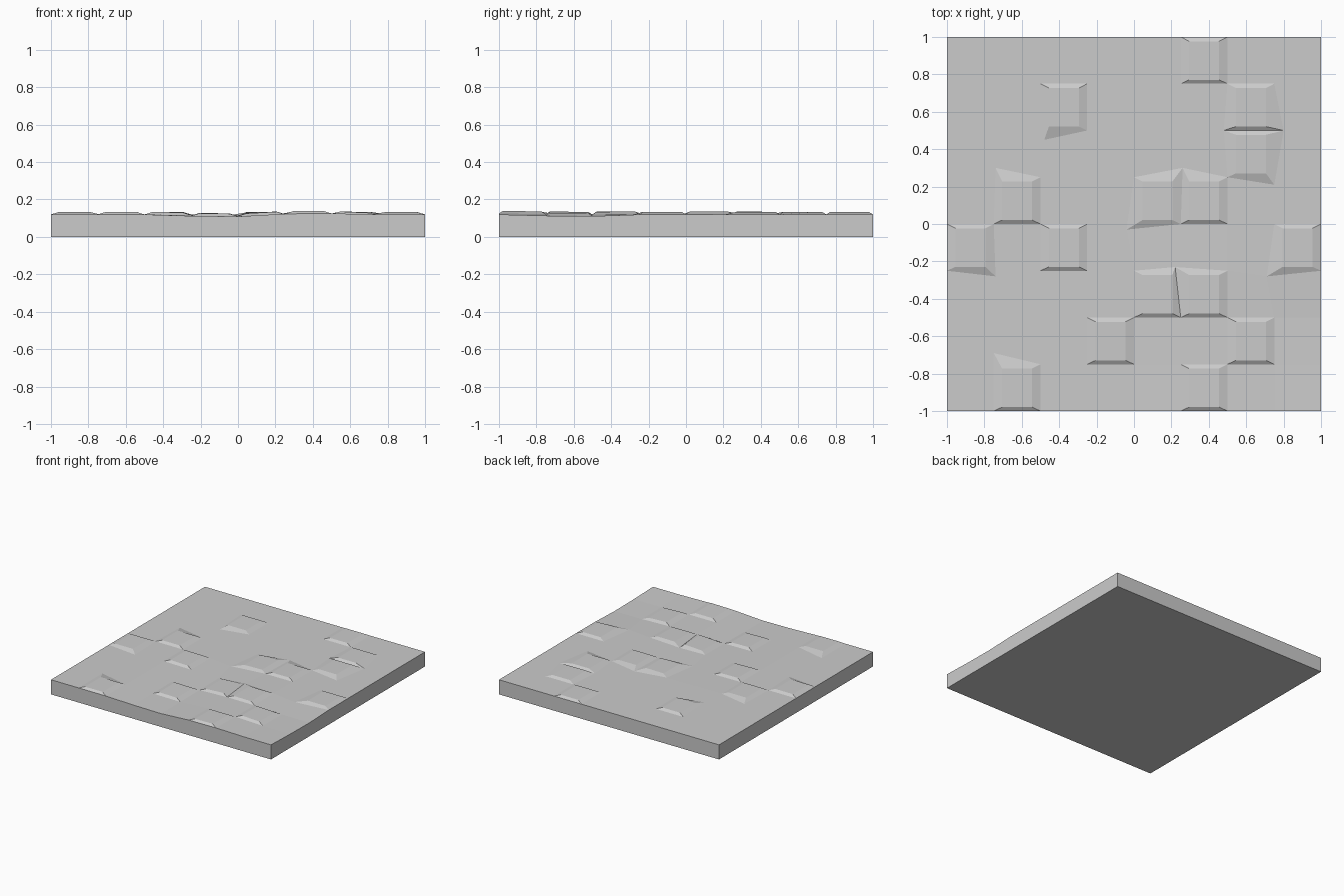
import bpy, bmesh
from math import exp

if "Cube" in bpy.data.objects:
    bpy.data.objects.remove(bpy.data.objects["Cube"])

N, STEP = 8, 0.25
RAISE = 0.014

# Raised stones, as (column, row) cells counted from the front left
stones = {(1, 0), (5, 0), (3, 1), (6, 1), (4, 2), (5, 2), (0, 3), (2, 3), (7, 3),
          (1, 4), (4, 4), (5, 4), (6, 5), (2, 6), (6, 6), (5, 7)}

# Grid corners knocked out of line
shift = {(5, 3): (-.03, .02), (2, 6): (.02, -.05), (4, 4): (-.04, -.03),
         (5, 5): (.01, .05), (7, 6): (.05, 0), (6, 6): (-.02, 0),
         (7, 5): (0, -.04), (1, 3): (.01, -.03), (7, 3): (-.04, -.03),
         (1, 1): (0, .06), (1, 5): (.01, .05), (4, 6): (0, .04)}


def height(x, y):
    """Gently worn ground surface."""
    front = exp(-((y + 1) / 0.9) ** 2)
    right = exp(-((x - 1) / 0.6) ** 2)
    z = 0.120
    z += front * (-0.014 * exp(-((x + .1) / .2) ** 2) + 0.007 * exp(-((x - .4) / .2) ** 2))
    z -= right * 0.012 * exp(-((y + .6) / .2) ** 2)
    return z


bm = bmesh.new()

# Worn top grid
top = {}
for i in range(N + 1):
    for j in range(N + 1):
        x, y = -1 + i * STEP, -1 + j * STEP
        dx, dy = shift.get((i, j), (0, 0))
        top[i, j] = bm.verts.new((x + dx, y + dy, height(x, y)))

# Flat cells and raised stones with sloped rims
for i in range(N):
    for j in range(N):
        outer = [top[i, j], top[i + 1, j], top[i + 1, j + 1], top[i, j + 1]]
        if (i, j) not in stones:
            bm.faces.new(outer)
            continue
        x0, y0 = -1 + i * STEP, -1 + j * STEP
        x1, y1 = x0 + STEP, y0 + STEP
        spots = [(x0 + .045, y0 + .021), (x1 - .045, y0 + .021),
                 (x1 - .045, y1 - .023), (x0 + .045, y1 - .023)]
        inner = [bm.verts.new((x, y, v.co.z + RAISE)) for (x, y), v in zip(spots, outer)]
        bm.faces.new(inner)
        for k in range(4):
            m = (k + 1) % 4
            bm.faces.new((outer[k], outer[m], inner[m], inner[k]))

# Slab sides and underside
rim = [top[i, 0] for i in range(N)] + [top[N, j] for j in range(N)]
rim += [top[i, N] for i in range(N, 0, -1)] + [top[0, j] for j in range(N, 0, -1)]
base = [bm.verts.new((v.co.x, v.co.y, 0)) for v in rim]
for k in range(len(rim)):
    m = (k + 1) % len(rim)
    bm.faces.new((base[k], base[m], rim[m], rim[k]))
bm.faces.new(base[::-1])

bmesh.ops.recalc_face_normals(bm, faces=bm.faces)
mesh = bpy.data.meshes.new("stone_floor_tile")
bm.to_mesh(mesh)
bm.free()
bpy.context.collection.objects.link(bpy.data.objects.new("stone_floor_tile", mesh))
